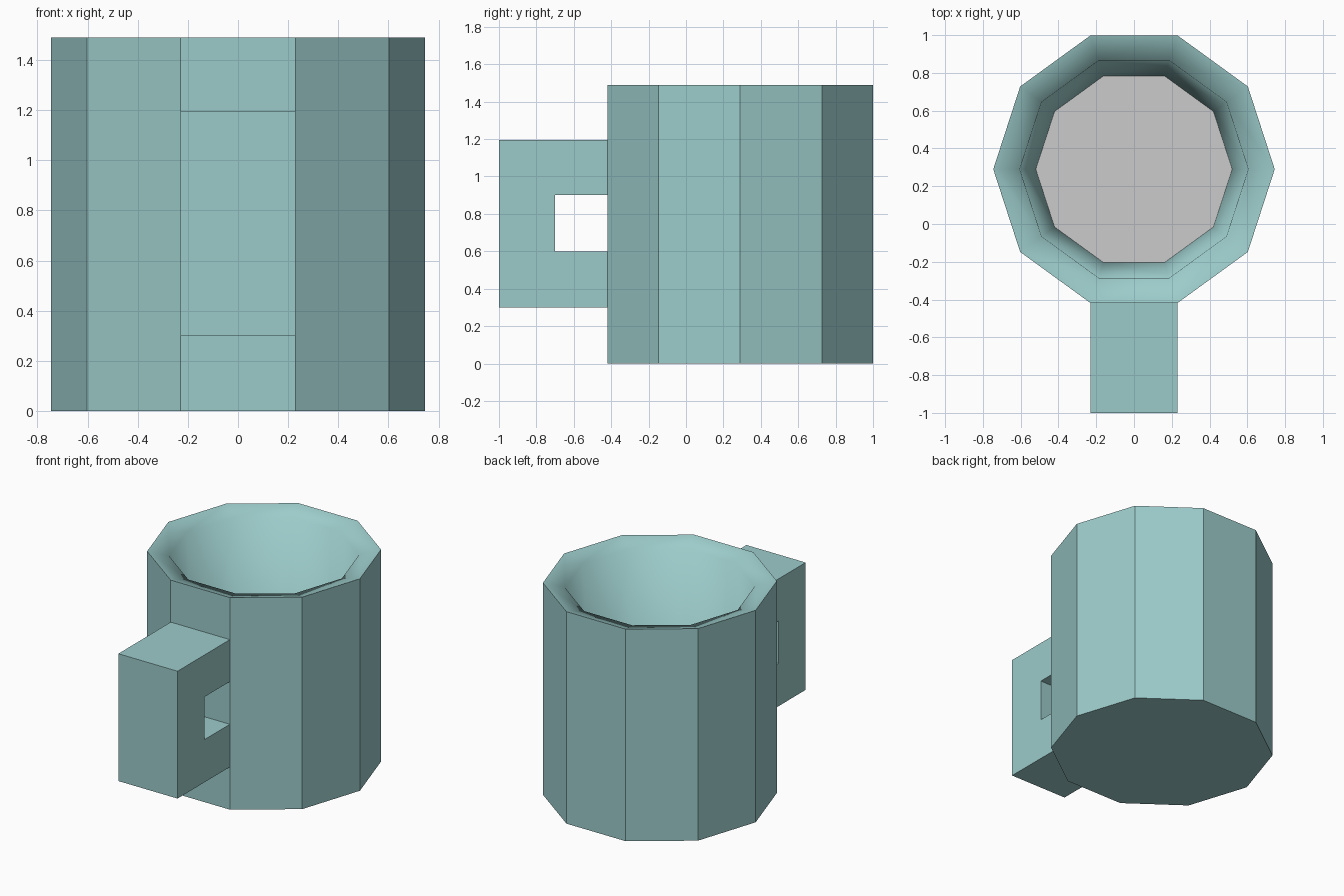
import bpy, bmesh, math

if "Cube" in bpy.data.objects:
    bpy.data.objects.remove(bpy.data.objects["Cube"])

mat = bpy.data.materials.new("teal")
mat.diffuse_color = (0.33, 0.6, 0.59, 1)
mat.use_nodes = True
mat.node_tree.nodes["Principled BSDF"].inputs["Base Color"].default_value = mat.diffuse_color
CY = 0.29    # centre of the cup


def finish(bm, name, material=None):
    bmesh.ops.recalc_face_normals(bm, faces=bm.faces)
    me = bpy.data.meshes.new(name)
    bm.to_mesh(me)
    bm.free()
    ob = bpy.data.objects.new(name, me)
    bpy.context.collection.objects.link(ob)
    if material:
        me.materials.append(material)
    return ob


def ring(bm, r, z):
    return [bm.verts.new((r * math.cos(i * math.pi / 5), CY + r * math.sin(i * math.pi / 5), z))
            for i in range(10)]


# cup: ten-sided outside, sloping lip, tapered inside
bm = bmesh.new()
rings = [ring(bm, r, z) for r, z in
         ((0.745, 0), (0.745, 1.49), (0.605, 1.455), (0.52, 0.14))]
for k, (a, b) in enumerate(zip(rings, rings[1:])):
    for i in range(10):
        f = bm.faces.new((a[i], a[(i + 1) % 10], b[(i + 1) % 10], b[i]))
        f.smooth = k > 0
bm.faces.new(rings[0])
floor = bm.faces.new(rings[-1])
cup = finish(bm, "cup", mat)
cup.data.materials.append(None)
cup.data.polygons[-1].material_index = 1

# handle: C-shaped profile extruded across the width
bm = bmesh.new()
y0 = CY - 0.745 * math.sin(math.radians(72))
profile = [(y0, 0.3), (-1, 0.3), (-1, 1.195), (y0, 1.195), (y0, 0.9), (-0.7, 0.9), (-0.7, 0.6), (y0, 0.6)]
face = bm.faces.new([bm.verts.new((-0.23, y, z)) for y, z in profile])
ext = bmesh.ops.extrude_face_region(bm, geom=[face])
bmesh.ops.translate(bm, vec=(0.46, 0, 0),
                    verts=[v for v in ext["geom"] if isinstance(v, bmesh.types.BMVert)])
finish(bm, "handle", mat)
